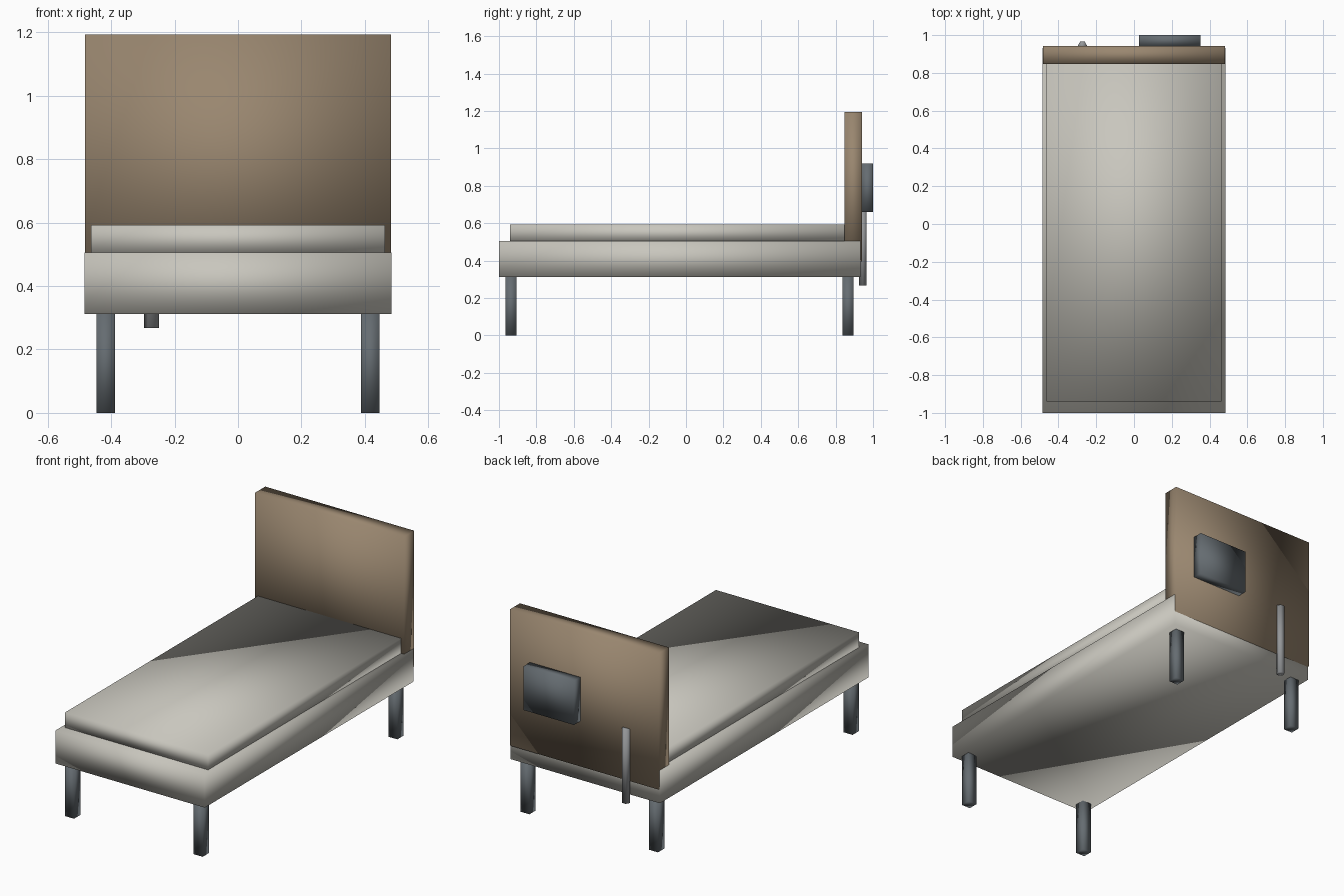
import bpy
import bmesh
from mathutils import Matrix, Vector

default_cube = bpy.data.objects.get("Cube")
if default_cube:
    bpy.data.objects.remove(default_cube)


def make_material(name, color):
    mat = bpy.data.materials.new(name)
    mat.use_nodes = True
    mat.diffuse_color = (*color, 1)
    bsdf = mat.node_tree.nodes["Principled BSDF"]
    bsdf.inputs["Base Color"].default_value = (*color, 1)
    bsdf.inputs["Roughness"].default_value = 0.8
    return mat


linen = make_material("linen grey", (0.58, 0.565, 0.51))
wood = make_material("brown wood", (0.32, 0.24, 0.16))
dark_metal = make_material("dark metal", (0.13, 0.15, 0.165))
light_metal = make_material("light metal", (0.3, 0.31, 0.32))


def finish(name, bm, mat):
    """Turn a bmesh into a softly shaded object."""
    mesh = bpy.data.meshes.new(name)
    bm.to_mesh(mesh)
    bm.free()
    mesh.materials.append(mat)
    mesh.shade_smooth()
    obj = bpy.data.objects.new(name, mesh)
    bpy.context.collection.objects.link(obj)
    return obj


def box(name, low, high, mat):
    """Box between two opposite corners."""
    low, high = Vector(low), Vector(high)
    bm = bmesh.new()
    bmesh.ops.create_cube(bm, size=1)
    bmesh.ops.scale(bm, vec=high - low, verts=bm.verts)
    bmesh.ops.translate(bm, vec=(low + high) / 2, verts=bm.verts)
    return finish(name, bm, mat)


# Bed base and mattress
box("bed_base", (-0.484, -1, 0.312), (0.484, 0.933, 0.505), linen)
box("mattress", (-0.464, -0.94, 0.5), (0.464, 0.87, 0.593), linen)

# Headboard, set a hair inside the base where the two overlap
box("headboard", (-0.483, 0.848, 0.395), (0.483, 0.942, 1.193), wood)

# Four square legs
half = 0.029
for end, y in (("front", -0.935), ("back", 0.867)):
    for side, x in (("right", -0.417), ("left", 0.417)):
        box(f"{end}_{side}_leg", (x - half, y - half, 0),
            (x + half, y + half, 0.312), dark_metal)

# Unit mounted on the back of the headboard
box("control_box", (0.026, 0.942, 0.66), (0.352, 1, 0.918), dark_metal)

# Six-sided rod behind the headboard
bm = bmesh.new()
bmesh.ops.create_cone(bm, cap_ends=True, segments=6, radius1=0.024,
                      radius2=0.024, depth=0.433)
bmesh.ops.rotate(bm, cent=(0, 0, 0), verts=bm.verts,
                 matrix=Matrix.Rotation(1.5708, 3, "Z"))
bmesh.ops.translate(bm, vec=(-0.273, 0.945, 0.484), verts=bm.verts)
finish("rear_rod", bm, light_metal)
